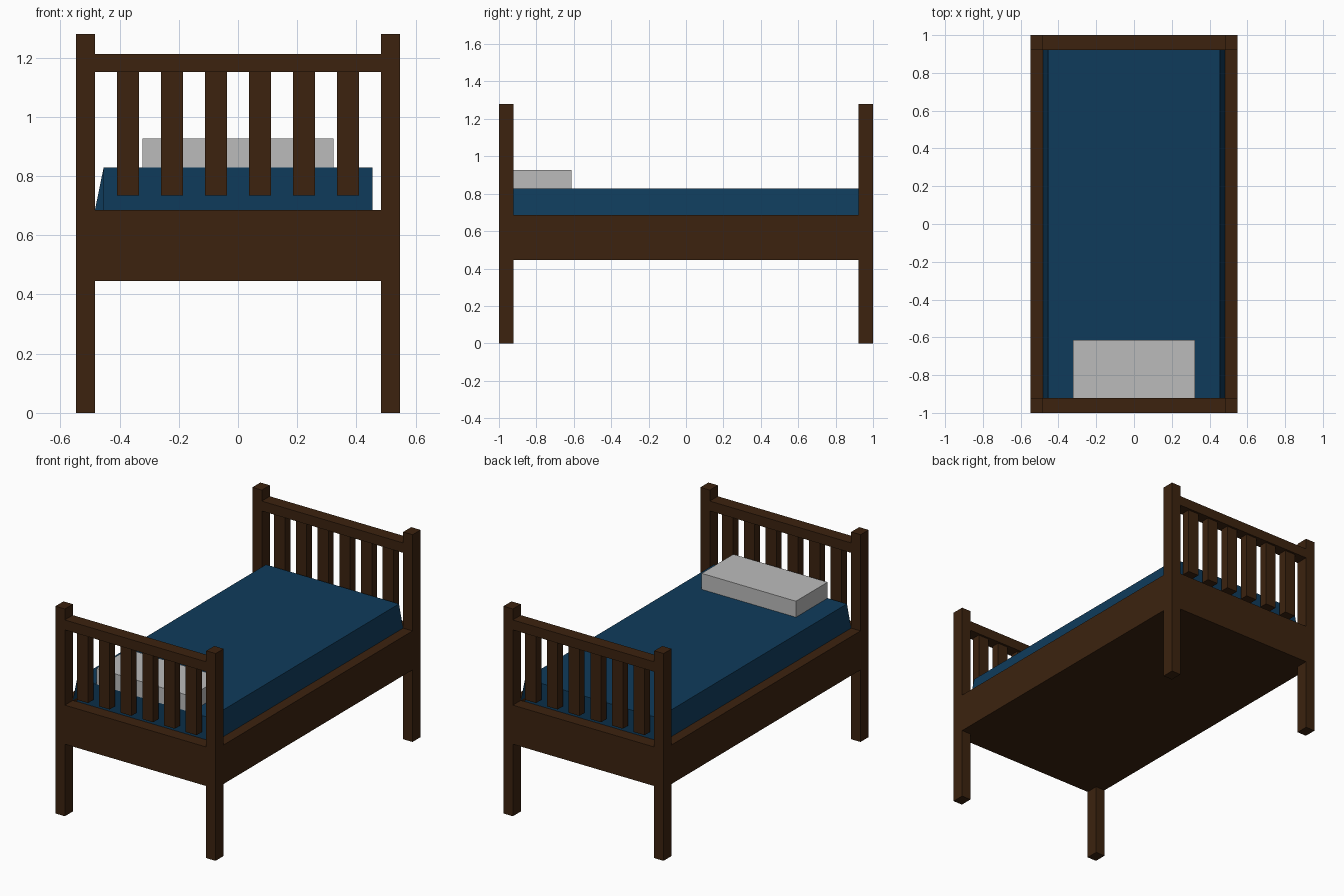
import bpy

if "Cube" in bpy.data.objects:
    bpy.data.objects.remove(bpy.data.objects["Cube"])

def mat(name, c):
    m = bpy.data.materials.new(name)
    m.diffuse_color = (*c, 1)
    m.use_nodes = True
    m.node_tree.nodes["Principled BSDF"].inputs["Base Color"].default_value = m.diffuse_color
    return m

WOOD = mat("dark wood", (0.045, 0.0165, 0.0048))
BLUE = mat("blue cover", (0.0048, 0.044, 0.105))
GREY = mat("pillow grey", (0.5, 0.5, 0.5))

def mesh(name, verts, faces, m):
    me = bpy.data.meshes.new(name)
    me.from_pydata(verts, [], faces)
    me.materials.append(m)
    ob = bpy.data.objects.new(name, me)
    bpy.context.collection.objects.link(ob)
    return ob

def box(name, x0, x1, y0, y1, z0, z1, m):
    v = [(x, y, z) for z in (z0, z1) for y in (y0, y1) for x in (x0, x1)]
    f = [(0, 2, 3, 1), (4, 5, 7, 6), (0, 1, 5, 4),
         (2, 6, 7, 3), (0, 4, 6, 2), (1, 3, 7, 5)]
    return mesh(name, v, f, m)

XO, XI, YO, YI = 0.547, 0.483, 1.0, 0.922
Z0, Z1 = 0.445, 0.686

# ends: posts, rails and floating slats
for s, label in ((-1, "head"), (1, "foot")):
    y0, y1 = sorted((s * YO, s * YI))
    for t in (-1, 1):
        x0, x1 = sorted((t * XO, t * XI))
        box(label + "_post", x0, x1, y0, y1, 0, 1.28, WOOD)
    box(label + "_lower_rail", -XI, XI, y0, y1, Z0, Z1, WOOD)
    box(label + "_top_rail", -XI, XI, y0, y1, 1.151, 1.212, WOOD)
    for i in range(6):
        x = -0.371 + i * 0.1484
        box(label + "_slat", x - 0.037, x + 0.037,
            s * 0.961 - 0.026, s * 0.961 + 0.026, 0.734, 1.151, WOOD)

# side rails and bottom panel
for t in (-1, 1):
    x0, x1 = sorted((t * XO, t * XI))
    box("side_rail", x0, x1, -YI, YI, Z0, Z1, WOOD)
box("bottom_panel", -XI, XI, -YI, YI, Z0, Z0 + 0.02, WOOD)

# mattress cover: flat top, upright ends, sloping side drapes
a, b, zt = 0.454, XI, 0.828
mesh("mattress_cover",
     [(-a, -YI, zt), (a, -YI, zt), (a, YI, zt), (-a, YI, zt),
      (-a, -YI, Z1), (a, -YI, Z1), (a, YI, Z1), (-a, YI, Z1),
      (-b, -YI, Z1), (b, -YI, Z1), (b, YI, Z1), (-b, YI, Z1)],
     [(0, 1, 2, 3), (0, 4, 5, 1), (2, 6, 7, 3),
      (0, 3, 11, 8), (1, 9, 10, 2), (3, 7, 11)], BLUE)

# pillow
box("pillow", -0.322, 0.322, -YI, -0.613, zt, 0.927, GREY)
